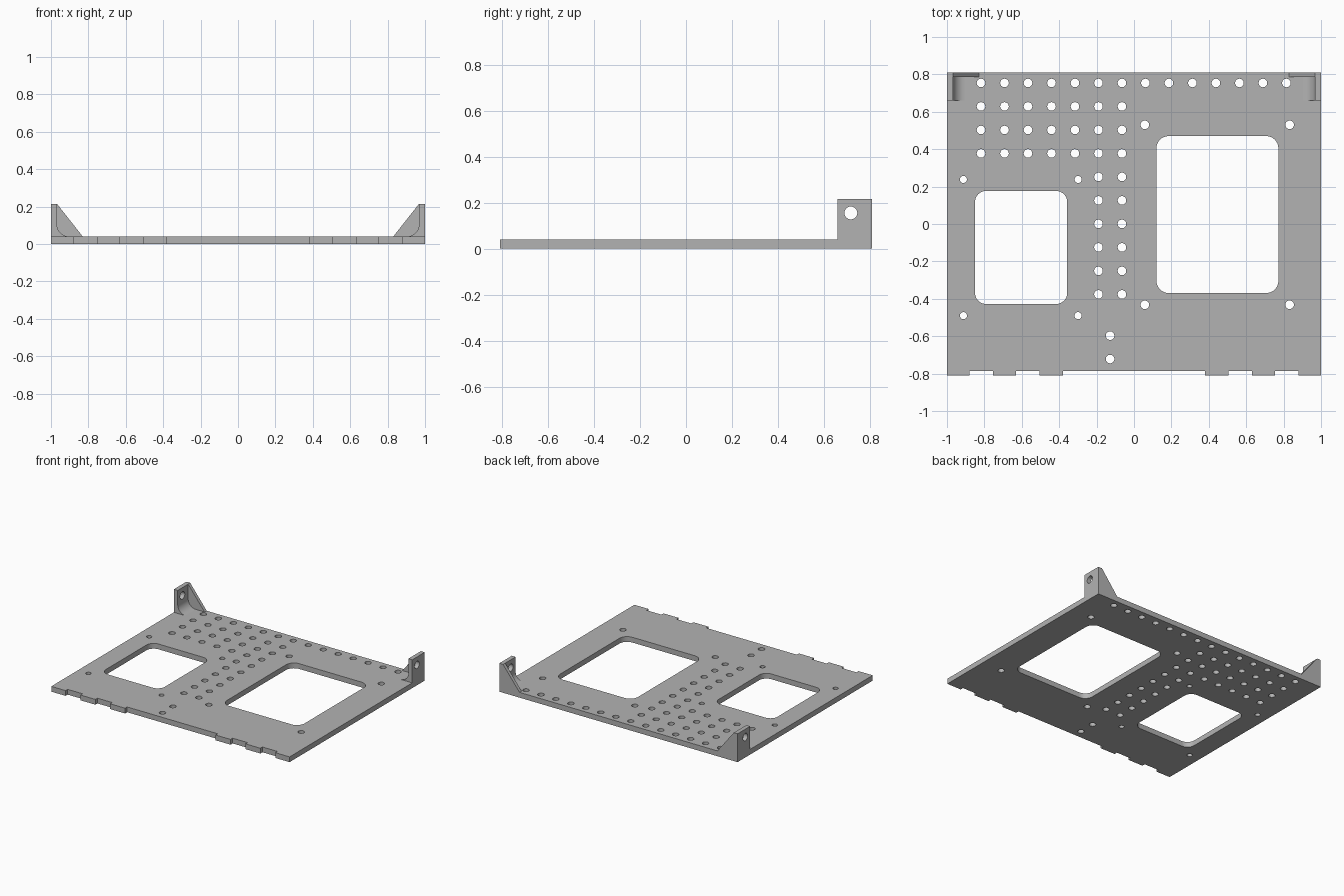
import bpy, bmesh
from math import sin, cos, pi

cube = bpy.data.objects.get("Cube")
if cube:
    bpy.data.objects.remove(cube)

grey = bpy.data.materials.new("plain grey")
grey.use_nodes = True
grey.diffuse_color = (0.45, 0.45, 0.45, 1)
grey.node_tree.nodes["Principled BSDF"].inputs["Base Color"].default_value = grey.diffuse_color


def arc(x, y, r, start=0, sweep=2 * pi, n=24):
    return [(x + r * cos(start + sweep * i / n), y + r * sin(start + sweep * i / n))
            for i in range(n)]


def rounded_rect(x0, x1, y0, y1, r):
    centres = [(x1 - r, y1 - r), (x0 + r, y1 - r), (x0 + r, y0 + r), (x1 - r, y0 + r)]
    points = []
    for q, (x, y) in enumerate(centres):
        points += arc(x, y, r, q * pi / 2, pi / 2, 8) + arc(x, y, r, (q + 1) * pi / 2, 0, 1)
    return points


def sheet(name, loops, lo, hi, axes):
    """Extrude a filled outline (first loop) with holes from lo to hi;
    axes gives the order of u, v, w in x, y, z."""
    curve = bpy.data.curves.new(name, "CURVE")
    curve.dimensions, curve.fill_mode = "2D", "BOTH"
    curve.extrude = (hi - lo) / 2
    for loop in loops:
        spline = curve.splines.new("POLY")
        spline.points.add(len(loop) - 1)
        for point, (u, v) in zip(spline.points, loop):
            point.co = (u, v, 0, 1)
        spline.use_cyclic_u = True
    helper = bpy.data.objects.new(name + " outline", curve)
    bpy.context.collection.objects.link(helper)
    bpy.context.view_layer.update()
    mesh = bpy.data.meshes.new_from_object(
        helper.evaluated_get(bpy.context.evaluated_depsgraph_get()))
    bpy.data.objects.remove(helper)

    bm = bmesh.new()
    bm.from_mesh(mesh)
    for vert in bm.verts:
        uvw = dict(u=vert.co.x, v=vert.co.y, w=vert.co.z + (lo + hi) / 2)
        vert.co = [uvw[a] for a in axes]
    bmesh.ops.remove_doubles(bm, verts=bm.verts, dist=1e-5)
    bmesh.ops.recalc_face_normals(bm, faces=bm.faces)
    bm.to_mesh(mesh)
    bm.free()
    mesh.materials.clear()
    mesh.materials.append(grey)
    mesh.name = name
    obj = bpy.data.objects.new(name, mesh)
    bpy.context.collection.objects.link(obj)
    bpy.ops.object.select_all(action="DESELECT")
    obj.select_set(True)
    bpy.context.view_layer.objects.active = obj
    bpy.ops.object.shade_smooth_by_angle()
    return obj


BACK, NOTCH, THICK, TOP = 0.81, -0.785, 0.04, 0.215

# Base outline with tabs along the front edge
tabs = [(-1, -0.88), (-0.755, -0.63), (-0.505, -0.38)]
tabs += [(-b, -a) for a, b in reversed(tabs)]
outline = [(-1, BACK)]
for a, b in tabs:
    outline += [(a, NOTCH)] if a > -1 else []
    outline += [(a, -BACK), (b, -BACK)]
    outline += [(b, NOTCH)] if b < 1 else []
outline.append((1, BACK))

# Two large windows
loops = [outline,
         rounded_rect(-0.85, -0.357, -0.428, 0.177, 0.06),
         rounded_rect(0.12, 0.772, -0.369, 0.47, 0.065)]

# Hole grid: a full back row, a block on the right, two columns down the middle
STEP = 0.1256
for row in range(10):
    columns = range(14) if row == 0 else range(7) if row < 4 else (5, 6)
    for col in columns:
        loops.append(arc(-0.818 + col * STEP, 0.754 - row * STEP, 0.023))

# Mounting holes around each window, and two near the front
for xs, ys, r in (((-0.912, -0.299), (0.238, -0.49), 0.019),
                  ((0.058, 0.832), (0.53, -0.432), 0.023),
                  ((-0.128,), (-0.597, -0.722), 0.023)):
    loops += [arc(x, y, r) for x in xs for y in ys]

sheet("base_plate", loops, 0, THICK, "uvw")

# Upright ear with fillet and gusset at each back corner
INNER, R = 0.968, 0.065
for side, label in ((1, "left"), (-1, "right")):
    ear = [(0.66, THICK), (BACK, THICK), (BACK, TOP), (0.66, TOP)]
    lo, hi = sorted((side * INNER, side))
    sheet(label + "_ear", [ear, arc(0.717, 0.155, 0.028)], lo, hi, "wuv")

    fillet = [(INNER, THICK)] + arc(INNER - R, THICK + R, R, 0, -pi / 2, 10)
    fillet.append((INNER - R, THICK))
    sheet(label + "_fillet", [[(side * x, z) for x, z in fillet]], 0.66, 0.785, "uwv")

    gusset = [(INNER, THICK), (INNER, TOP), (0.83, THICK)]
    sheet(label + "_gusset", [[(side * x, z) for x, z in gusset]], 0.785, BACK, "uwv")
